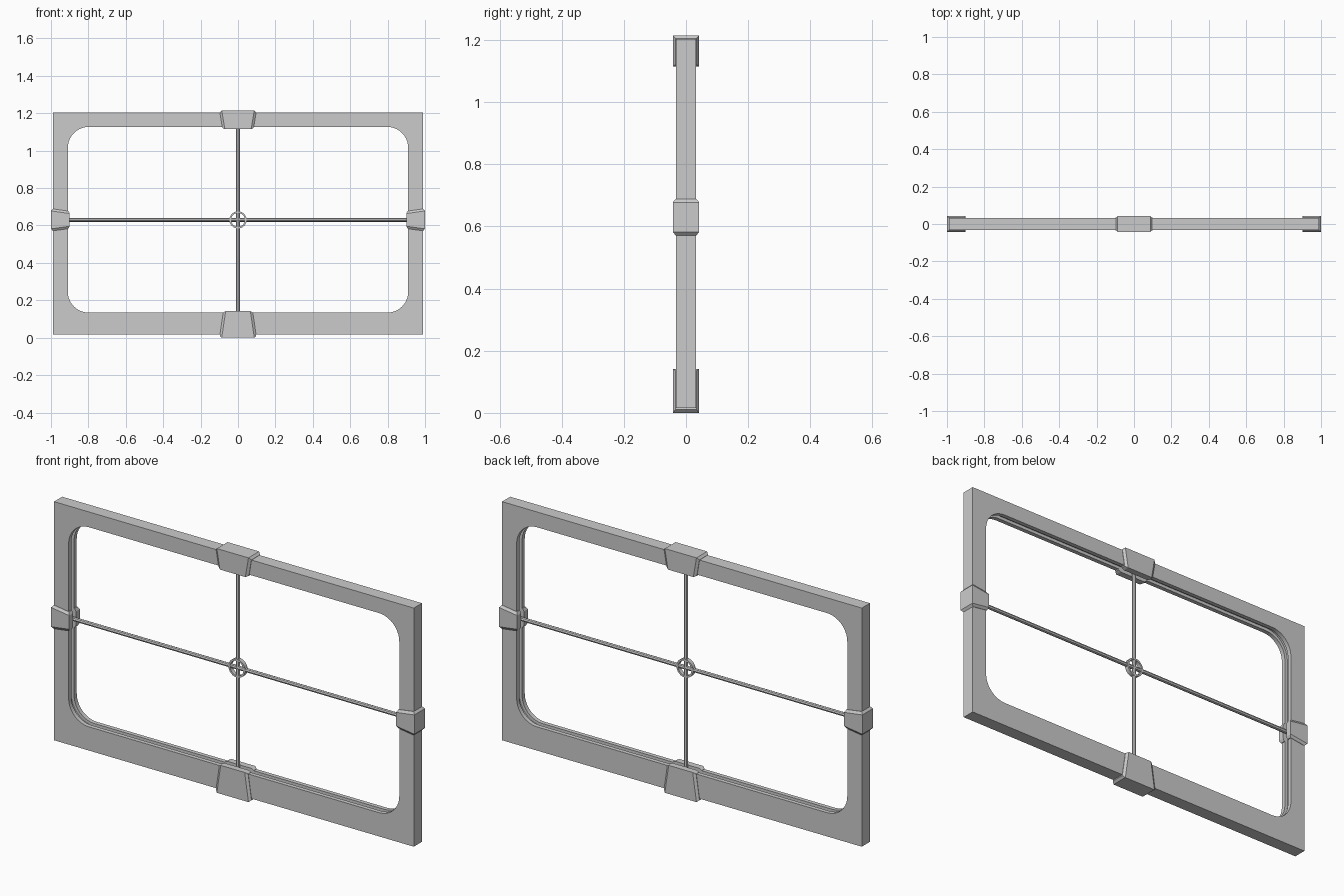
import bpy, bmesh, math
from mathutils import Vector

if "Cube" in bpy.data.objects:
    bpy.data.objects.remove(bpy.data.objects["Cube"])

MID = 0.63  # height of the window centre


def add_object(name, bm):
    bmesh.ops.recalc_face_normals(bm, faces=bm.faces[:])
    mesh = bpy.data.meshes.new(name)
    bm.to_mesh(mesh)
    bm.free()
    ob = bpy.data.objects.new(name, mesh)
    bpy.context.collection.objects.link(ob)
    return ob


def activate(ob):
    bpy.ops.object.select_all(action='DESELECT')
    ob.select_set(True)
    bpy.context.view_layer.objects.active = ob


def smooth(ob):
    activate(ob)
    bpy.ops.object.shade_smooth_by_angle(angle=math.radians(30))


def rounded_rect(x, z0, z1, r, y, n=10):
    pts = []
    corners = [(x - r, z1 - r), (r - x, z1 - r), (r - x, z0 + r), (x - r, z0 + r)]
    for k, (cx, cz) in enumerate(corners):
        for i in range(n + 1):
            a = math.pi / 2 * (k + i / n)
            pts.append((cx + r * math.cos(a), y, cz + r * math.sin(a)))
    return pts


def loft_closed(name, loops):
    bm = bmesh.new()
    rings = [[bm.verts.new(p) for p in loop] for loop in loops]
    n = len(rings[0])
    for k, a in enumerate(rings):
        b = rings[(k + 1) % len(rings)]
        for i in range(n):
            j = (i + 1) % n
            bm.faces.new((a[i], a[j], b[j], b[i]))
    bmesh.ops.remove_doubles(bm, verts=bm.verts[:], dist=1e-5)
    ob = add_object(name, bm)
    smooth(ob)
    return ob


# Frame: square outside, rounded opening with a glazing groove
outer = (0.99, 0.016, 1.203, 0.0)
inner = (0.91, 0.134, 1.127, 0.112)
groove = (0.925, 0.119, 1.142, 0.127)
section = [(outer, -0.032), (inner, -0.032), (inner, -0.011), (groove, -0.011),
           (groove, 0.011), (inner, 0.011), (inner, 0.032), (outer, 0.032)]
loft_closed("window_frame", [rounded_rect(*shape, y) for shape, y in section])

# Cutter that continues the groove through the inner ends of the blocks
bm = bmesh.new()
bmesh.ops.create_cube(bm, size=1)
bmesh.ops.scale(bm, vec=(1.85, 0.022, 1.023), verts=bm.verts[:])
bmesh.ops.translate(bm, vec=(0, 0, 0.6305), verts=bm.verts[:])
cutter = add_object("groove_cutter", bm)
cutter.hide_render = True


# Keystone blocks: wedges, wide end outward, with raised side panels
def keystone(name, base, out, side, d0, d1, w0, w1):
    out, side, base = Vector(out), Vector(side), Vector(base)
    bm = bmesh.new()
    ends = []
    for d, w in ((d0, w0), (d1, w1)):
        ends.append([bm.verts.new(base + out * d + side * (s * w) + Vector((0, y, 0)))
                     for s, y in ((-1, -0.042), (1, -0.042), (1, 0.042), (-1, 0.042))])
    a, b = ends
    faces = [bm.faces.new((a[i], a[(i + 1) % 4], b[(i + 1) % 4], b[i])) for i in range(4)]
    bm.faces.new(a)
    bm.faces.new(b)
    bmesh.ops.recalc_face_normals(bm, faces=bm.faces[:])
    bmesh.ops.inset_individual(bm, faces=[faces[1], faces[3]], thickness=0.012, depth=0.012)
    ob = add_object(name, bm)
    mod = ob.modifiers.new("groove", 'BOOLEAN')
    mod.operation = 'DIFFERENCE'
    mod.solver = 'EXACT'
    mod.object = cutter
    activate(ob)
    bpy.ops.object.modifier_apply(modifier=mod.name)


X, Z = (1, 0, 0), (0, 0, 1)
keystone("top_keystone", (0, 0, 0), Z, X, 1.115, 1.215, 0.070, 0.087)
keystone("bottom_keystone", (0, 0, 0), (0, 0, -1), X, -0.142, 0.0, 0.066, 0.087)
keystone("right_keystone", (0, 0, MID), X, Z, 0.90, 1.0, 0.034, 0.048)
keystone("left_keystone", (0, 0, MID), (-1, 0, 0), Z, 0.90, 1.0, 0.034, 0.048)


# Glazing bars
def bar(name, length, z, rot):
    bpy.ops.mesh.primitive_cylinder_add(vertices=8, radius=0.01, depth=length,
                                        location=(0, 0, z), rotation=rot)
    bpy.context.object.name = name


bar("vertical_bar", 1.02, 0.6305, (0, 0, 0))
bar("horizontal_bar", 1.846, MID, (0, math.pi / 2, 0))


# Centre ring
def circle(r, y, n=24):
    return [(r * math.cos(2 * math.pi * i / n), y, MID + r * math.sin(2 * math.pi * i / n))
            for i in range(n)]


loft_closed("centre_ring", [circle(r, y) for r, y in
                            ((0.046, -0.01), (0.037, -0.01), (0.037, 0.01), (0.046, 0.01))])

bpy.data.objects.remove(cutter)
